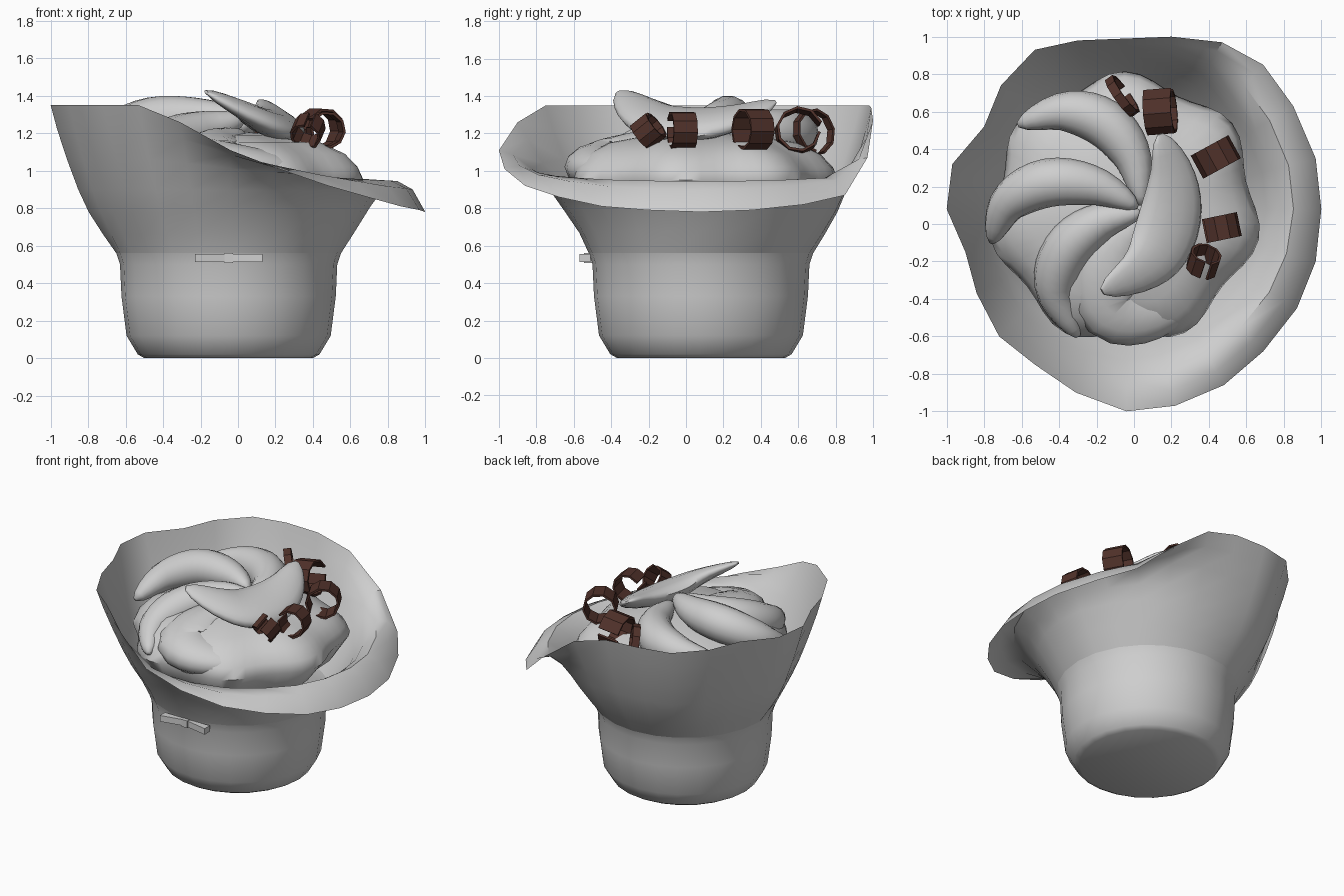
import bpy, bmesh, math
from mathutils import Vector, Matrix

if "Cube" in bpy.data.objects:
    bpy.data.objects.remove(bpy.data.objects["Cube"], do_unlink=True)


def material(name, color):
    m = bpy.data.materials.new(name)
    m.use_nodes = True
    m.diffuse_color = color
    node = next(n for n in m.node_tree.nodes if n.type == "BSDF_PRINCIPLED")
    node.inputs["Base Color"].default_value = color
    node.inputs["Roughness"].default_value = 0.7
    return m


PALE = material("pale grey", (0.62, 0.62, 0.62, 1))
BROWN = material("chocolate brown", (0.08, 0.031, 0.023, 1))
CENTRE = Vector((-0.05, 0.08, 0))


def finish(name, bm, mat, smooth=None):
    mesh = bpy.data.meshes.new(name)
    bm.to_mesh(mesh)
    bm.free()
    mesh.materials.append(mat)
    obj = bpy.data.objects.new(name, mesh)
    bpy.context.collection.objects.link(obj)
    bpy.ops.object.select_all(action="DESELECT")
    obj.select_set(True)
    bpy.context.view_layer.objects.active = obj
    if smooth:
        bpy.ops.object.shade_smooth_by_angle(angle=math.radians(smooth))
    return obj


def loft(name, rings, mat, caps=(False, False), smooth=50):
    """Skin a list of closed rings, each a list of points."""
    bm = bmesh.new()
    rows = [[bm.verts.new(p) for p in ring] for ring in rings]
    n = len(rows[0])
    for low, high in zip(rows, rows[1:]):
        for i in range(n):
            j = (i + 1) % n
            bm.faces.new((low[i], low[j], high[j], high[i]))
    if caps[0]:
        bm.faces.new(rows[0][::-1])
    if caps[1]:
        bm.faces.new(rows[-1])
    if any(caps):
        bmesh.ops.recalc_face_normals(bm, faces=bm.faces)
    return finish(name, bm, mat, smooth)


def lerp(a, b, t):
    return a + (b - a) * t


# Wavy rim outline, counter-clockwise: high at the left, drooping at the right
RIM = [(1, .08, .78), (.97, .35, .79), (.85, .63, .82), (.69, .85, .87),
       (.47, .97, 1.07), (.2, 1, 1.27), (-.05, .99, 1.34), (-.3, .98, 1.35),
       (-.53, .93, 1.35), (-.71, .74, 1.35), (-.8, .52, 1.35), (-.97, .32, 1.35),
       (-1, .08, 1.35), (-.9, -.15, 1.35), (-.84, -.37, 1.35), (-.72, -.6, 1.35),
       (-.53, -.75, 1.35), (-.31, -.9, 1.26), (-.04, -1, 1.11), (.22, -.97, 1.01),
       (.48, -.86, .92), (.69, -.68, .86), (.87, -.45, .81), (.97, -.2, .79)]
directions = [Vector((x, y, 0)) - CENTRE for x, y, z in RIM]


def circle(r, z):
    return [CENTRE + d.normalized() * r + Vector((0, 0, z)) for d in directions]


# Rounded lower cup
CUP = [(.45, 0), (.485, .02), (.545, .12), (.572, .33), (.58, .5), (.6, .56)]
loft("cup_base", [circle(r, z) for r, z in CUP], PALE, (True, False))

# Flared brim: (outward share, height) on the upright and the drooping side
WAIST = .6
UPRIGHT = [(0, .56), (.2, .66), (.42, .78), (.58, .9), (.75, 1.06), (.9, 1.22), (1, 1.35)]
DROOP = [(0, .56), (.17, .68), (.35, .81), (.48, .89), (.67, .945), (.85, .9), (1, .78)]
rings = []
for (fu, zu), (fd, zd) in zip(UPRIGHT, DROOP):
    ring = []
    for (x, y, z), d in zip(RIM, directions):
        w = (1.35 - z) / .57
        tuck = 1 + .35 * max(0, -d.normalized().y)
        r = lerp(WAIST, d.length, lerp(fu, fd, w) ** tuck)
        ring.append(CENTRE + d.normalized() * r + Vector((0, 0, lerp(zu, zd, w))))
    rings.append(ring)
loft("flared_brim", rings, PALE)

# Lobed cream mound with a slight swirl
MOUND = [(.85, .8), (1, .95), (.96, 1.02), (.87, 1.09), (.7, 1.15), (.4, 1.19), (.1, 1.21)]
rings = []
for s, z in MOUND:
    ring = []
    for i in range(56):
        a = math.tau * i / 56
        lobe = .7 + .035 * math.cos(7 * (a - math.pi / 2 + .4 * (1 - s)))
        ring.append(CENTRE + Vector((lobe * s * math.cos(a), lobe * s * math.sin(a), z)))
    rings.append(ring)
loft("cream_mound", rings, PALE, (False, True), 60)


def spline(points, t):
    """Smooth position along a list of points, t from 0 to 1."""
    u = t * (len(points) - 1)
    i = min(int(u), len(points) - 2)
    u -= i
    p0, p1, p2, p3 = (Vector(points[min(max(k, 0), len(points) - 1)])
                      for k in range(i - 1, i + 3))
    return .5 * (2 * p1 + (p2 - p0) * u + (2 * p0 - 5 * p1 + 4 * p2 - p3) * u * u
                 + (3 * p1 - p0 - 3 * p2 + p3) * u ** 3)


def petal(name, points, width, height, slope=0):
    """Tapered crescent swept along a path, its section tipped by slope."""
    rings, steps, sides = [], 18, 14
    for k in range(steps + 1):
        t = k / steps
        p = spline(points, t)
        tangent = spline(points, min(t + .02, 1)) - spline(points, max(t - .02, 0))
        side = Vector((tangent.y, -tangent.x, 0)).normalized()
        side = (side + Vector((0, 0, slope))).normalized()
        up = side.cross(tangent).normalized()
        taper = max(.06, math.sin(math.pi * lerp(.01, .985, t)) ** .7)
        ring = []
        for i in range(sides):
            a = math.tau * i / sides
            ring.append(p + taper * (side * width * math.cos(a) + up * height * math.sin(a)))
        rings.append(ring)
    loft(name, rings, PALE, (True, True), 60)


# Pinwheel of cream petals
petal("cream_petal_right", [(.14, .48, 1.37), (.2, .28, 1.29), (.2, .08, 1.25),
                            (.14, -.12, 1.26), (.03, -.25, 1.32), (-.17, -.36, 1.42)],
      .18, .07, .4)
petal("cream_petal_back", [(.04, .1, 1.25), (-.01, .36, 1.22), (-.16, .54, 1.2),
                           (-.38, .6, 1.19), (-.62, .53, 1.17)], .13, .13)
petal("cream_petal_left", [(.02, .09, 1.3), (-.2, .2, 1.29), (-.46, .22, 1.27),
                           (-.67, .11, 1.19), (-.76, -.1, 1.08)], .13, .125)
petal("cream_petal_front_left", [(.04, .06, 1.28), (-.18, .01, 1.22), (-.36, -.14, 1.15),
                                 (-.42, -.36, 1.07), (-.3, -.6, 1)], .13, .13)
petal("cream_petal_front", [(.02, .02, 1.2), (-.13, -.2, 1.12), (-.1, -.42, 1.04),
                            (.13, -.43, 1.01), (.42, -.27, 1.01)], .21, .13)


def curl(name, centre, axis, radius, width, start):
    """Open roll of thin shaving around an axis."""
    bm = bmesh.new()
    turn = Vector((0, 0, 1)).rotation_difference(Vector(axis)).to_matrix().to_4x4()
    place = Matrix.Translation(centre) @ turn
    pairs = []
    for i in range(10):
        a = start + math.radians(37) * i
        r = radius * (1 - .012 * i)
        pairs.append([bm.verts.new(place @ Vector((r * math.cos(a), r * math.sin(a), h)))
                      for h in (-width / 2, width / 2)])
    for (a, b), (c, d) in zip(pairs, pairs[1:]):
        bm.faces.new((a, c, d, b))
    obj = finish(name, bm, BROWN)
    mod = obj.modifiers.new("thickness", "SOLIDIFY")
    mod.thickness = .014


# Chocolate curls around the right side
CURLS = [((-.06, .68, 1.21), (.8, .58, .15), .13, .05),
         ((.14, .6, 1.21), (1, .08, .15), .13, .15),
         ((.44, .36, 1.22), (-.48, .88, 0), .12, .14),
         ((.465, -.02, 1.215), (-.2, .97, 0), .105, .13),
         ((.37, -.2, 1.215), (.25, .75, .6), .09, .11)]
for n, (c, axis, r, w) in enumerate(CURLS):
    curl("chocolate_curl_%d" % (n + 1), c, axis, r, w, 1 + n)


def prism(name, outline, low, high):
    loft(name, [[(x, y, z) for x, y in outline] for z in (low, high)],
         PALE, (True, True), 20)


# Little bow on the front of the waist
for label, s in (("left", 1), ("right", -1)):
    prism("bow_%s_wing" % label,
          [(-.05 + s * x, y) for x, y in ((.01, -.535), (.18, -.57), (.18, -.51), (.01, -.515))],
          .512, .556)
prism("bow_knot", [(-.072, -.545), (-.028, -.545), (-.028, -.49), (-.072, -.49)], .508, .56)
